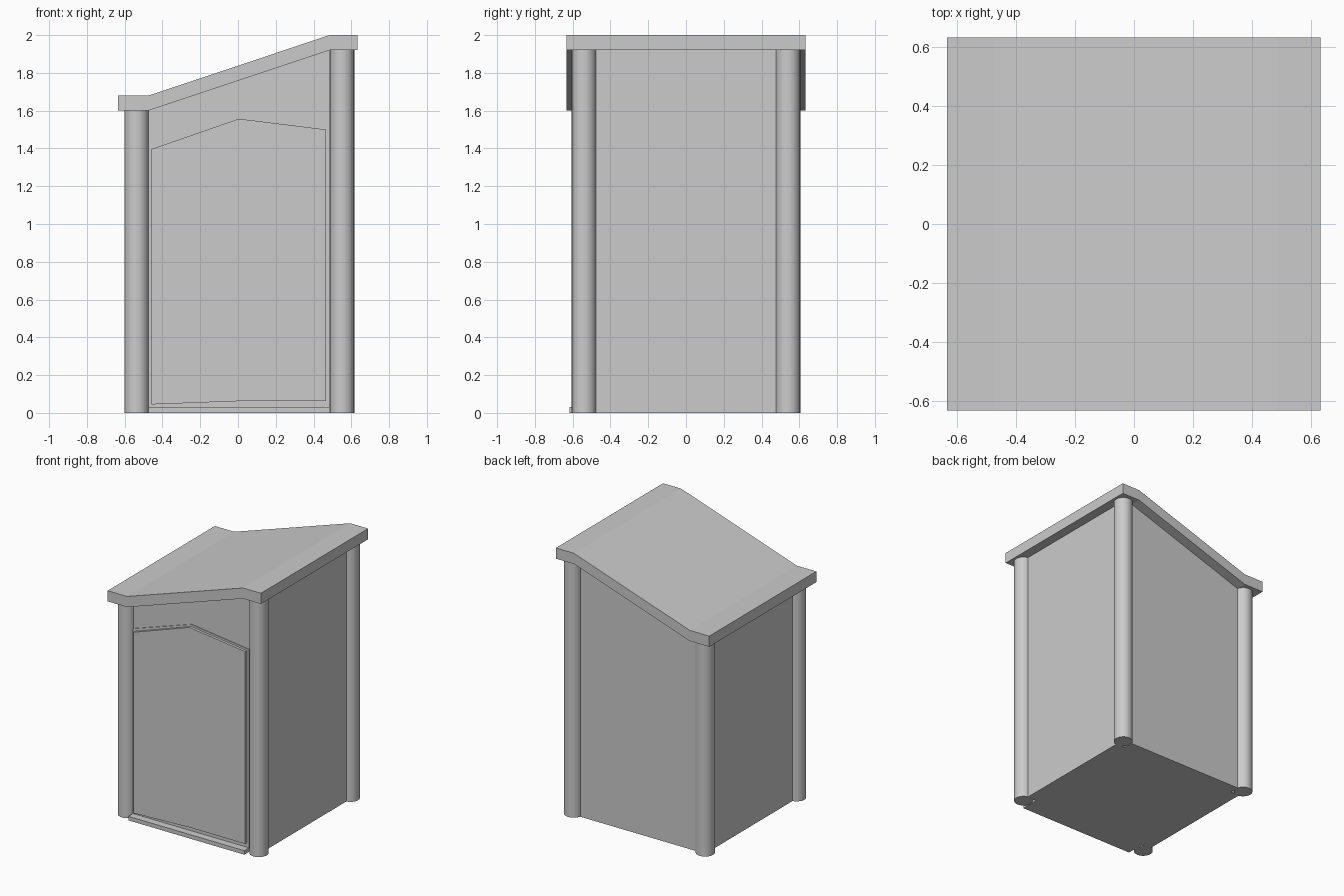
import bpy, bmesh, math

cube = bpy.data.objects.get("Cube")
if cube:
    bpy.data.objects.remove(cube)

# Single plain grey
grey = bpy.data.materials.new("plain_grey")
grey.use_nodes = True
colour = (0.6, 0.6, 0.6, 1)
grey.diffuse_color = colour
grey.node_tree.nodes["Principled BSDF"].inputs["Base Color"].default_value = colour


def prism(name, outline, y0, y1):
    """Solid made by extending an (x, z) outline from y0 to y1."""
    bm = bmesh.new()
    a = [bm.verts.new((x, y0, z)) for x, z in outline]
    b = [bm.verts.new((x, y1, z)) for x, z in outline]
    bm.faces.new(a)
    bm.faces.new(b[::-1])
    n = len(a)
    for i in range(n):
        j = (i + 1) % n
        bm.faces.new((a[i], b[i], b[j], a[j]))
    bmesh.ops.recalc_face_normals(bm, faces=bm.faces)
    mesh = bpy.data.meshes.new(name)
    bm.to_mesh(mesh)
    bm.free()
    mesh.materials.append(grey)
    bpy.context.collection.objects.link(bpy.data.objects.new(name, mesh))


def box(name, x0, x1, z0, z1, y0, y1):
    prism(name, [(x0, z0), (x1, z0), (x1, z1), (x0, z1)], y0, y1)


LOW, HIGH, THICK = 1.60, 1.92, 0.08   # eaves heights and roof thickness
INNER_R, INNER_L = -0.474, 0.485      # wall edges beside the posts
FRONT, BACK, SIDE_Y = -0.557, 0.555, 0.482

# Sloping roof slab with level eaves
under = [(-0.635, LOW), (INNER_R, LOW), (INNER_L, HIGH), (0.633, HIGH)]
prism("roof", under + [(x, z + THICK) for x, z in reversed(under)], -0.633, 0.633)

# Main body between the posts, its top following the roof underside
prism("body", [(INNER_R, 0), (INNER_L, 0), (INNER_L, HIGH), (INNER_R, LOW)], FRONT, BACK)

# Side walls set between the posts, leaving notched corners
box("right_wall", -0.548, INNER_R, 0, LOW, -SIDE_Y, SIDE_Y)
box("left_wall", INNER_L, 0.562, 0, HIGH, -SIDE_Y, SIDE_Y)

# Door surround and the door standing proud of it
prism("door_surround", [(INNER_R, 0.03), (INNER_L, 0.03), (INNER_L, 1.512),
                        (0.005, 1.572), (INNER_R, 1.412)], -0.563, FRONT)
prism("door", [(-0.457, 0.045), (0.0, 0.062), (0.467, 0.062),
               (0.467, 1.50), (0.005, 1.557), (-0.457, 1.397)], -0.582, -0.563)

# Door sill
box("door_sill", INNER_R, INNER_L, 0, 0.03, -0.618, FRONT)

# Round corner posts
for side, x, height in (("right", -0.537, LOW), ("left", 0.551, HIGH)):
    for end, y in (("front", -0.54), ("back", 0.54)):
        bpy.ops.mesh.primitive_cylinder_add(
            vertices=24, radius=0.065, depth=height, location=(x, y, height / 2))
        post = bpy.context.object
        post.name = f"{end}_{side}_post"
        post.data.materials.append(grey)
        bpy.ops.object.shade_smooth_by_angle(angle=math.radians(35))
